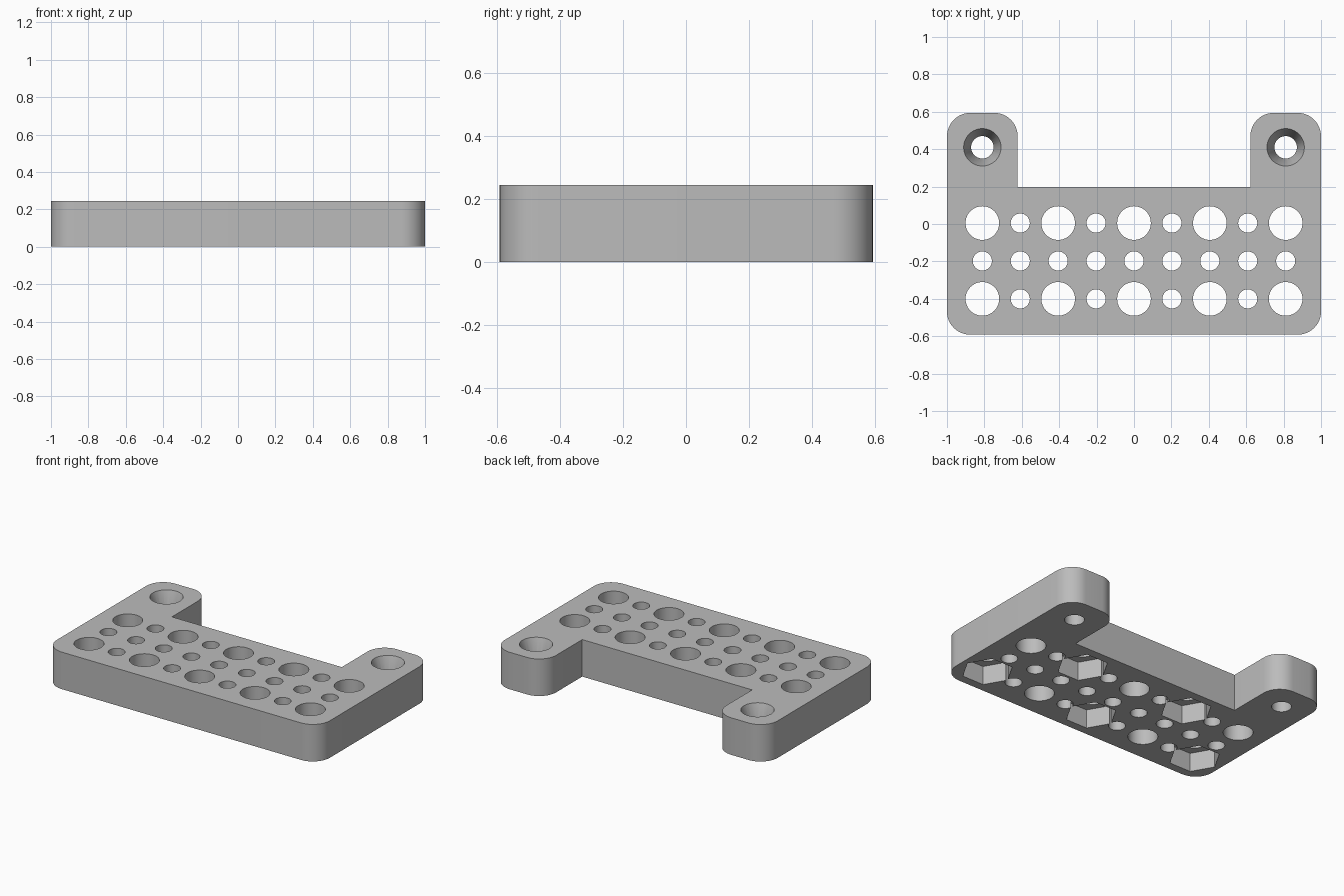
import bpy, bmesh, math
from mathutils import Matrix, Vector

cube = bpy.data.objects.get("Cube")
if cube:
    bpy.data.objects.remove(cube, do_unlink=True)

HEIGHT = 0.245
PITCH = 0.2027
BACK, FRONT, STEP = 0.594, -0.592, 0.197
TAB_INNER = 0.622
RADIUS = 0.125

grey = bpy.data.materials.new("plain_grey")
grey.use_nodes = True
colour = (0.5, 0.5, 0.5, 1)
grey.diffuse_color = colour
grey.node_tree.nodes["Principled BSDF"].inputs["Base Color"].default_value = colour


def make_object(name, bm):
    bmesh.ops.recalc_face_normals(bm, faces=bm.faces)
    mesh = bpy.data.meshes.new(name)
    bm.to_mesh(mesh)
    bm.free()
    mesh.materials.append(grey)
    obj = bpy.data.objects.new(name, mesh)
    bpy.context.collection.objects.link(obj)
    return obj


def rounded(x, y, sx, sy, start, steps=12):
    """Quarter arc inside the corner (x, y); sx, sy point outward."""
    cx, cy = x - sx * RADIUS, y - sy * RADIUS
    angles = [start + math.pi / 2 * i / steps for i in range(steps + 1)]
    return [(cx + RADIUS * math.cos(a), cy + RADIUS * math.sin(a)) for a in angles]


def add_cone(bm, x, y, z0, z1, r0, r1, sides):
    place = Matrix.Translation(Vector((x, y, (z0 + z1) / 2)))
    bmesh.ops.create_cone(bm, cap_ends=True, segments=sides, radius1=r0,
                          radius2=r1, depth=z1 - z0, matrix=place)


def cut(target, name, bm):
    cutter = make_object(name, bm)
    cutter.hide_render = True
    mod = target.modifiers.new(name, "BOOLEAN")
    mod.operation = "DIFFERENCE"
    mod.solver = "EXACT"
    mod.object = cutter
    bpy.ops.object.select_all(action="DESELECT")
    target.select_set(True)
    bpy.context.view_layer.objects.active = target
    bpy.ops.object.modifier_apply(modifier=mod.name)
    bpy.data.objects.remove(cutter, do_unlink=True)


# Plate outline with two rounded tabs at the back
q = math.pi / 2
outline = (rounded(1, FRONT, 1, -1, -q)
           + rounded(1, BACK, 1, 1, 0)
           + rounded(TAB_INNER, BACK, -1, 1, q)
           + [(TAB_INNER, STEP), (-TAB_INNER, STEP)]
           + rounded(-TAB_INNER, BACK, 1, 1, 0)
           + rounded(-1, BACK, -1, 1, q)
           + rounded(-1, FRONT, -1, -1, 2 * q))
bm = bmesh.new()
base = bm.faces.new([bm.verts.new((x, y, 0)) for x, y in outline])
top = bmesh.ops.extrude_face_region(bm, geom=[base])
bmesh.ops.translate(bm, vec=(0, 0, HEIGHT),
                    verts=[v for v in top["geom"] if isinstance(v, bmesh.types.BMVert)])
plate = make_object("mounting_plate", bm)

# Grid of large and small through holes, plus tab screw holes
holes = bmesh.new()
for row in range(3):
    for col in range(-4, 5):
        large = row != 1 and col % 2 == 0
        r = 0.09 if large else 0.051
        add_cone(holes, col * PITCH, 0.005 - row * PITCH, -0.1, HEIGHT + 0.1, r, r, 48)
for side in (-1, 1):
    add_cone(holes, side * 4 * PITCH, 0.41, -0.1, HEIGHT + 0.1, 0.06, 0.06, 48)
cut(plate, "through_holes", holes)

# Hexagonal nut pockets below and countersinks on the tabs
pockets = bmesh.new()
for col, row in ((-4, 2), (0, 2), (4, 2), (-2, 0), (2, 0)):
    add_cone(pockets, col * PITCH, 0.005 - row * PITCH, -0.1, 0.125, 0.157, 0.157, 6)
    # turn each pocket so its corners point along x
    bmesh.ops.rotate(pockets, cent=(col * PITCH, 0.005 - row * PITCH, 0),
                     matrix=Matrix.Rotation(math.pi / 6, 3, "Z"),
                     verts=list(pockets.verts)[-12:])
for side in (-1, 1):
    slope = 0.04 / 0.12
    add_cone(pockets, side * 4 * PITCH, 0.41, HEIGHT - 0.14, HEIGHT + 0.03,
             0.1 - 0.14 * slope, 0.1 + 0.03 * slope, 48)
cut(plate, "nut_pockets_and_countersinks", pockets)

bpy.ops.object.shade_smooth_by_angle(angle=math.radians(30))
